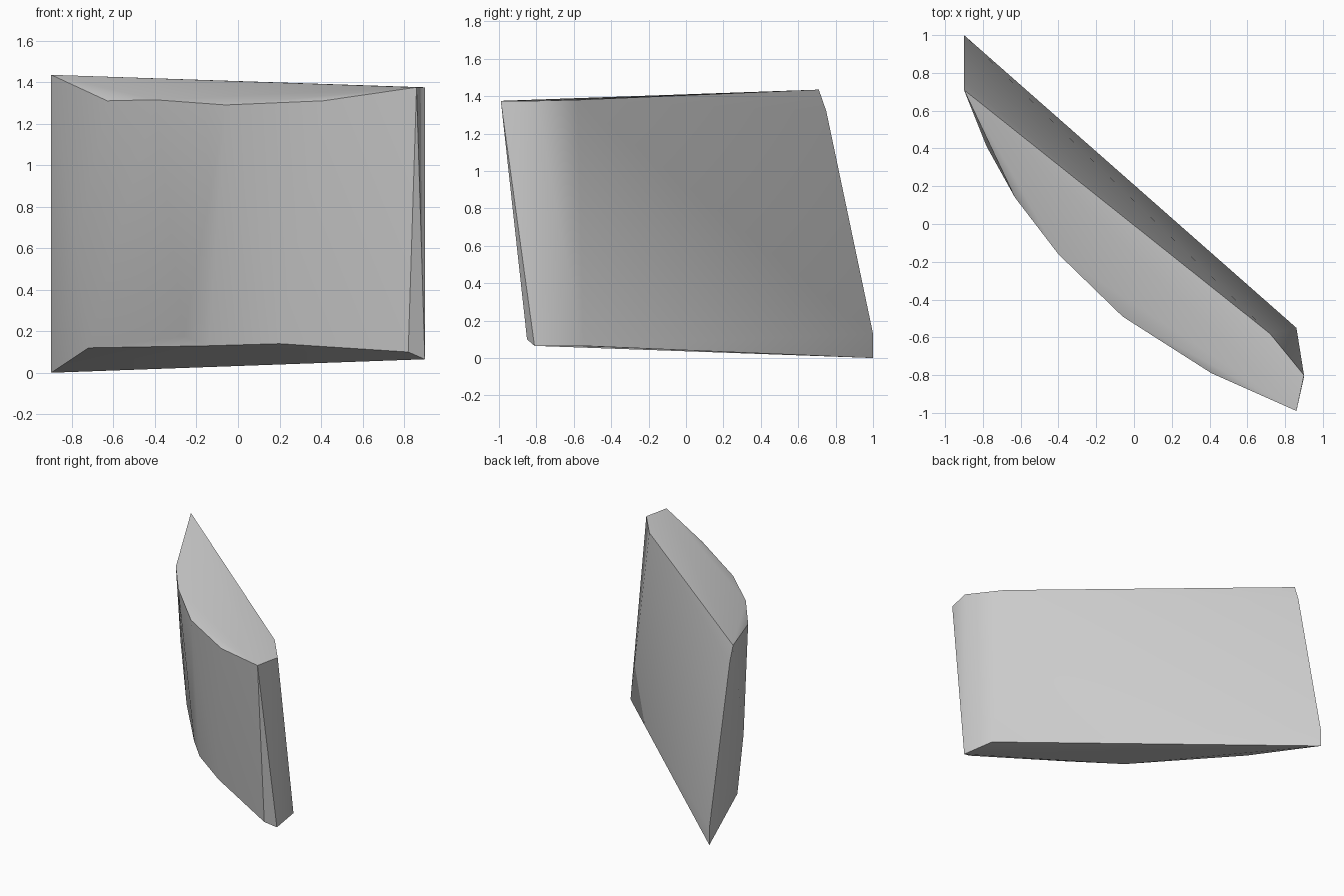
import bpy, bmesh, math

cube = bpy.data.objects.get("Cube")
if cube:
    bpy.data.objects.remove(cube, do_unlink=True)

# One plain grey for the whole panel
grey = bpy.data.materials.new("light_grey")
grey.use_nodes = True
colour = (0.6, 0.6, 0.6, 1)
grey.diffuse_color = colour
grey.node_tree.nodes["Principled BSDF"].inputs["Base Color"].default_value = colour

# Bowed upper rim, from the pointed edge round the front to the blunt end
upper_rim = [(-0.9, 0.71, 1.435), (-0.63, 0.14, 1.31), (-0.4, -0.16, 1.315),
             (-0.06, -0.49, 1.29), (0.41, -0.79, 1.31), (0.86, -0.99, 1.375),
             (0.9, -0.8, 1.375), (0.72, -0.58, 1.38)]
# Lower rim in the same order
lower_rim = [(-0.9, 1.0, 0.0), (-0.72, 0.4, 0.12), (-0.26, -0.165, 0.175),
             (-0.14, -0.27, 0.13), (0.2, -0.525, 0.14), (0.82, -0.85, 0.1),
             (0.9, -0.81, 0.065), (0.86, -0.55, 0.065)]
# Chamfers and bulge along the pointed edge
edge_points = [(-0.9, 0.75, 1.32), (-0.9, 1.0, 0.13), (-0.78, 0.41, 0.6)]

# Wrap the rims in a closed faceted shell
bm = bmesh.new()
for point in upper_rim + lower_rim + edge_points:
    bm.verts.new(point)
bmesh.ops.convex_hull(bm, input=bm.verts[:])
loose = [v for v in bm.verts if not v.link_faces]
bmesh.ops.delete(bm, geom=loose, context='VERTS')
bmesh.ops.recalc_face_normals(bm, faces=bm.faces[:])

mesh = bpy.data.meshes.new("curved_panel")
bm.to_mesh(mesh)
bm.free()
mesh.materials.append(grey)
panel = bpy.data.objects.new("curved_panel", mesh)
bpy.context.collection.objects.link(panel)

# Smooth the bowed front, keep the rims crisp
bpy.ops.object.select_all(action='DESELECT')
panel.select_set(True)
bpy.context.view_layer.objects.active = panel
bpy.ops.object.shade_smooth_by_angle(angle=math.radians(40))
